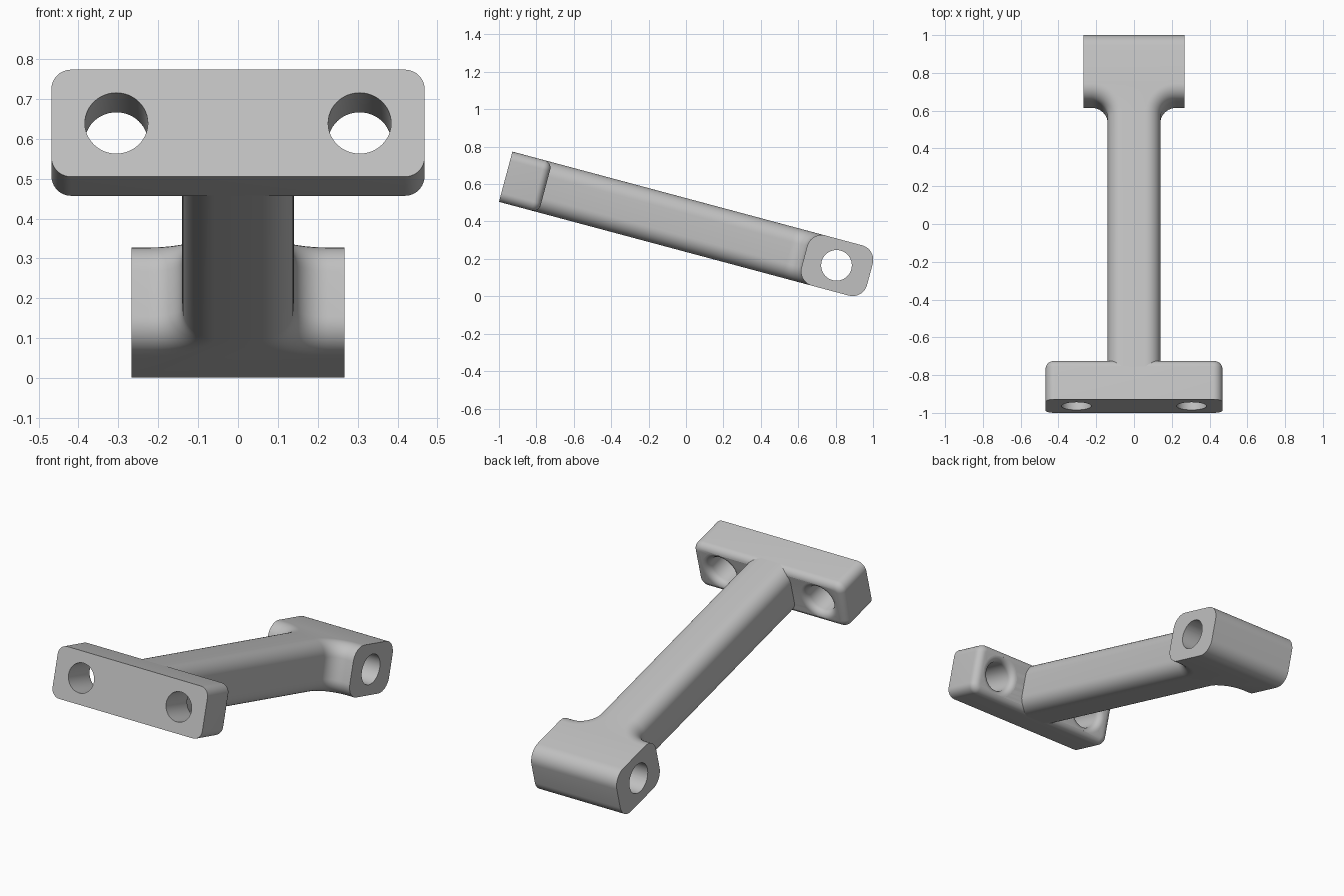
import bpy, bmesh
from math import radians, sin, cos, pi
from mathutils import Matrix, Vector

cube = bpy.data.objects.get("Cube")
if cube:
    bpy.data.objects.remove(cube, do_unlink=True)

H = 0.278                      # thickness shared by all parts
ROUND = 0.08                   # long edge rounding of arm and boss
PLATE_W, PLATE_D = 0.468, 0.22
LIP = 0.04                     # rounding of the plate's rear edges
ARM_W, BOSS_W = 0.14, 0.267
BOSS_FRONT, END = 1.653, 2.016
FILLET = 0.085
TILT = Matrix.Translation((0, -1, 0.505)) @ Matrix.Rotation(radians(-15), 4, 'X')

grey = bpy.data.materials.new("light grey")
grey.use_nodes = True
grey.diffuse_color = (0.53, 0.53, 0.53, 1)
grey.node_tree.nodes["Principled BSDF"].inputs["Base Color"].default_value = grey.diffuse_color


def make_object(name, bm):
    bmesh.ops.recalc_face_normals(bm, faces=bm.faces[:])
    mesh = bpy.data.meshes.new(name)
    bm.to_mesh(mesh)
    bm.free()
    mesh.transform(TILT)
    mesh.materials.append(grey)
    obj = bpy.data.objects.new(name, mesh)
    bpy.context.collection.objects.link(obj)
    return obj


def prism(outline):
    """Extrude a plan outline up to the shared thickness."""
    bm = bmesh.new()
    face = bm.faces.new([bm.verts.new((x, y, 0)) for x, y in outline])
    top = bmesh.ops.extrude_face_region(bm, geom=[face])["geom"]
    verts = [g for g in top if isinstance(g, bmesh.types.BMVert)]
    bmesh.ops.translate(bm, verts=verts, vec=(0, 0, H))
    bmesh.ops.recalc_face_normals(bm, faces=bm.faces[:])
    return bm


def round_edges(bm, rule, radius, segments):
    edges = [e for e in bm.edges if rule(e.verts[0].co, e.verts[1].co)]
    bmesh.ops.bevel(bm, geom=edges, offset=radius, segments=segments, profile=0.5,
                    affect='EDGES', clamp_overlap=False)


def lathe_cutter(name, profile, matrix):
    """Solid of revolution about local z, used to cut a hole."""
    bm = bmesh.new()
    n = 48
    rings = [[bm.verts.new((r * cos(2 * pi * i / n), r * sin(2 * pi * i / n), z))
              for i in range(n)] for r, z in profile]
    for a, b in zip(rings, rings[1:]):
        for i in range(n):
            j = (i + 1) % n
            bm.faces.new((a[i], a[j], b[j], b[i]))
    bm.faces.new(rings[0])
    bm.faces.new(rings[-1])
    bm.transform(matrix)
    obj = make_object(name, bm)
    obj.hide_render = True
    return obj


def finish(obj, cutters):
    """Cut the holes, drop the cutters and shade smoothly."""
    bpy.ops.object.select_all(action='DESELECT')
    obj.select_set(True)
    bpy.context.view_layer.objects.active = obj
    for cutter in cutters:
        mod = obj.modifiers.new("hole", 'BOOLEAN')
        mod.operation, mod.solver, mod.object = 'DIFFERENCE', 'EXACT', cutter
        bpy.ops.object.modifier_apply(modifier=mod.name)
        bpy.data.objects.remove(cutter, do_unlink=True)
    bpy.ops.object.shade_smooth_by_angle(angle=radians(25))


# Mounting plate: rounded corners, then a rounded rear rim
bm = prism([(-PLATE_W, 0), (PLATE_W, 0), (PLATE_W, PLATE_D), (-PLATE_W, PLATE_D)])
round_edges(bm, lambda a, b: abs(a.y - b.y) > 0.1, 0.05, 10)
round_edges(bm, lambda a, b: min(a.y, b.y) > PLATE_D - 0.001, LIP, 8)
plate = make_object("mounting_plate", bm)

# Bolt holes, flared where they leave the rear of the plate
flare = 0.035
profile = [(0.079, -0.05)]
for i in range(9):
    t = pi / 2 * i / 8
    profile.append((0.079 + flare * (1 - cos(t)), PLATE_D - flare + flare * sin(t)))
profile.append((0.079 + flare, PLATE_D + 0.05))
along_y = Matrix.Rotation(radians(-90), 4, 'X')
finish(plate, [lathe_cutter("bolt_hole_cutter", profile,
                            Matrix.Translation((s * 0.305, 0, H / 2)) @ along_y)
               for s in (-1, 1)])

# Arm widening through a concave fillet into the end boss
half = [(ARM_W, PLATE_D - LIP)]
for i in range(13):
    t = pi / 2 * i / 12
    half.append((ARM_W + FILLET * (1 - cos(t)), BOSS_FRONT - FILLET * (1 - sin(t))))
half += [(BOSS_W, BOSS_FRONT), (BOSS_W, END)]
bm = prism(half + [(-x, y) for x, y in reversed(half)])


def is_rounded(a, b):
    flat = abs(a.z - b.z) < 0.001
    side = abs(a.x - b.x) < 0.001 and abs(a.x) > BOSS_W - 0.001
    start = max(a.y, b.y) < PLATE_D
    return flat and not side and not start


round_edges(bm, is_rounded, ROUND, 10)
arm = make_object("arm_with_end_boss", bm)

# Pivot hole across the boss
across = Matrix.Translation((0, 1.831, H / 2)) @ Matrix.Rotation(radians(90), 4, 'Y')
finish(arm, [lathe_cutter("pivot_hole_cutter", [(0.082, -0.4), (0.082, 0.4)], across)])
